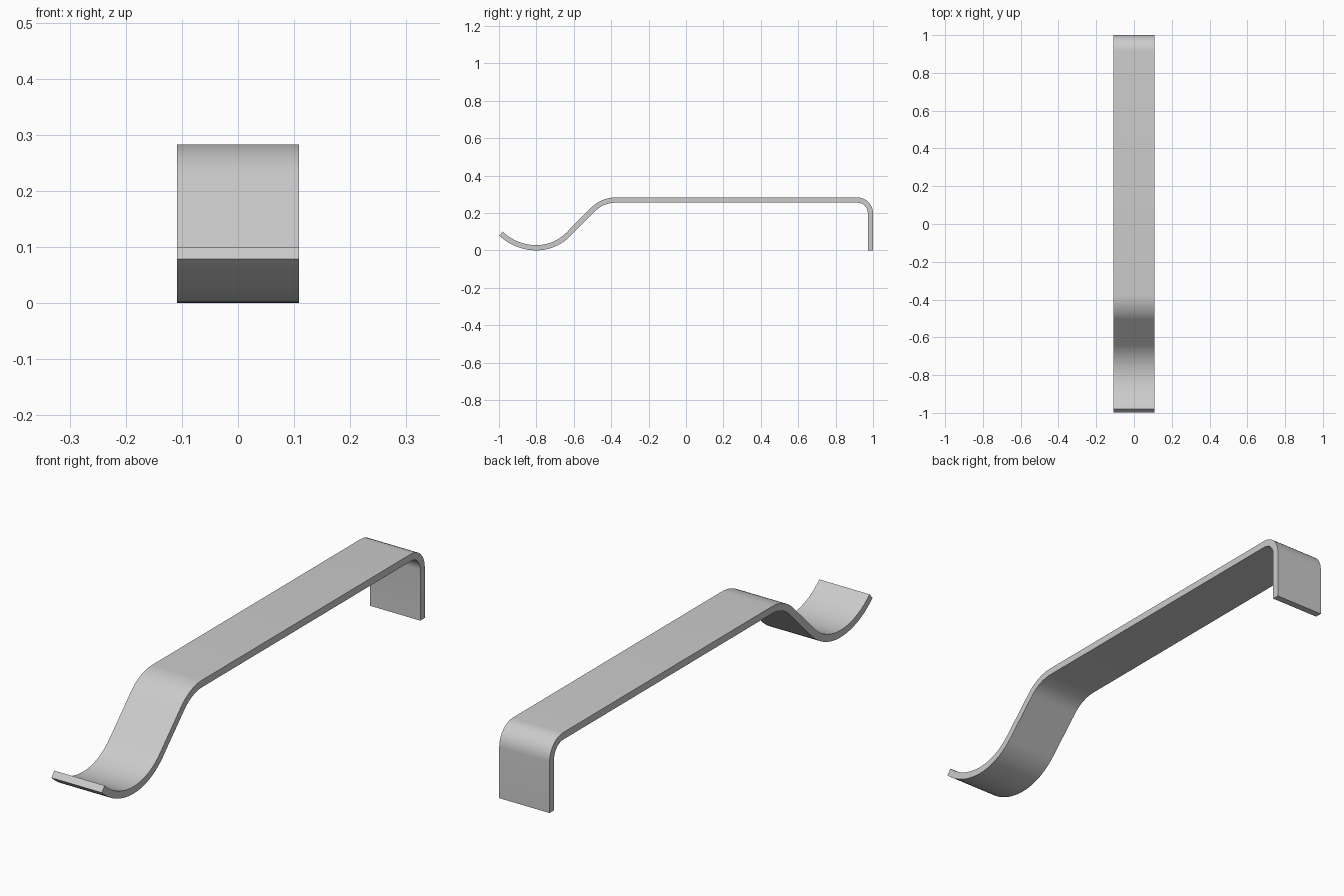
import bpy, bmesh
from math import sin, cos, radians
from mathutils import Vector

if "Cube" in bpy.data.objects:
    bpy.data.objects.remove(bpy.data.objects["Cube"])

T, HALF_W = 0.028, 0.109
N = 10


def arc(cy, cz, r, a0, a1, n=N):
    """Centreline points on an arc in the y-z plane, angles in degrees."""
    out = []
    for i in range(n + 1):
        a = radians(a0 + (a1 - a0) * i / n)
        out.append(Vector((cy + r * cos(a), cz + r * sin(a))))
    return out


# Side centreline: curled tip, dip, slope, top bend, long flat, back bend, leg
path = arc(-0.80, 0.289, 0.275, 226.5, 270)
path += arc(-0.80, 0.254, 0.24, 270, 315)[1:]
path += arc(-0.376, 0.099, 0.17, 135, 90)
path += arc(0.916, 0.199, 0.07, 90, 0)
path.append(Vector((0.986, 0.0)))

# Offset the centreline to both sides
upper, lower = [], []
for i, p in enumerate(path):
    t = (path[min(i + 1, len(path) - 1)] - path[max(i - 1, 0)]).normalized()
    if i == len(path) - 2:
        t = Vector((0, -1))
    n = Vector((-t.y, t.x)) * T / 2
    upper.append(p + n)
    lower.append(p - n)

# Strip of bent flat bar
bm = bmesh.new()
rings = []
for u, l in zip(upper, lower):
    rings.append([bm.verts.new((x, q.x, q.y)) for x, q in
                  ((-HALF_W, u), (HALF_W, u), (HALF_W, l), (-HALF_W, l))])
for a, b in zip(rings, rings[1:]):
    for k in range(4):
        j = (k + 1) % 4
        bm.faces.new((a[k], a[j], b[j], b[k]))
bm.faces.new(rings[0])
bm.faces.new(rings[-1][::-1])
bmesh.ops.recalc_face_normals(bm, faces=bm.faces)

mesh = bpy.data.meshes.new("bent_strap")
bm.to_mesh(mesh)
bm.free()
strap = bpy.data.objects.new("bent_strap", mesh)
bpy.context.collection.objects.link(strap)
bpy.context.view_layer.objects.active = strap
strap.select_set(True)
bpy.ops.object.shade_smooth_by_angle(angle=radians(30))
